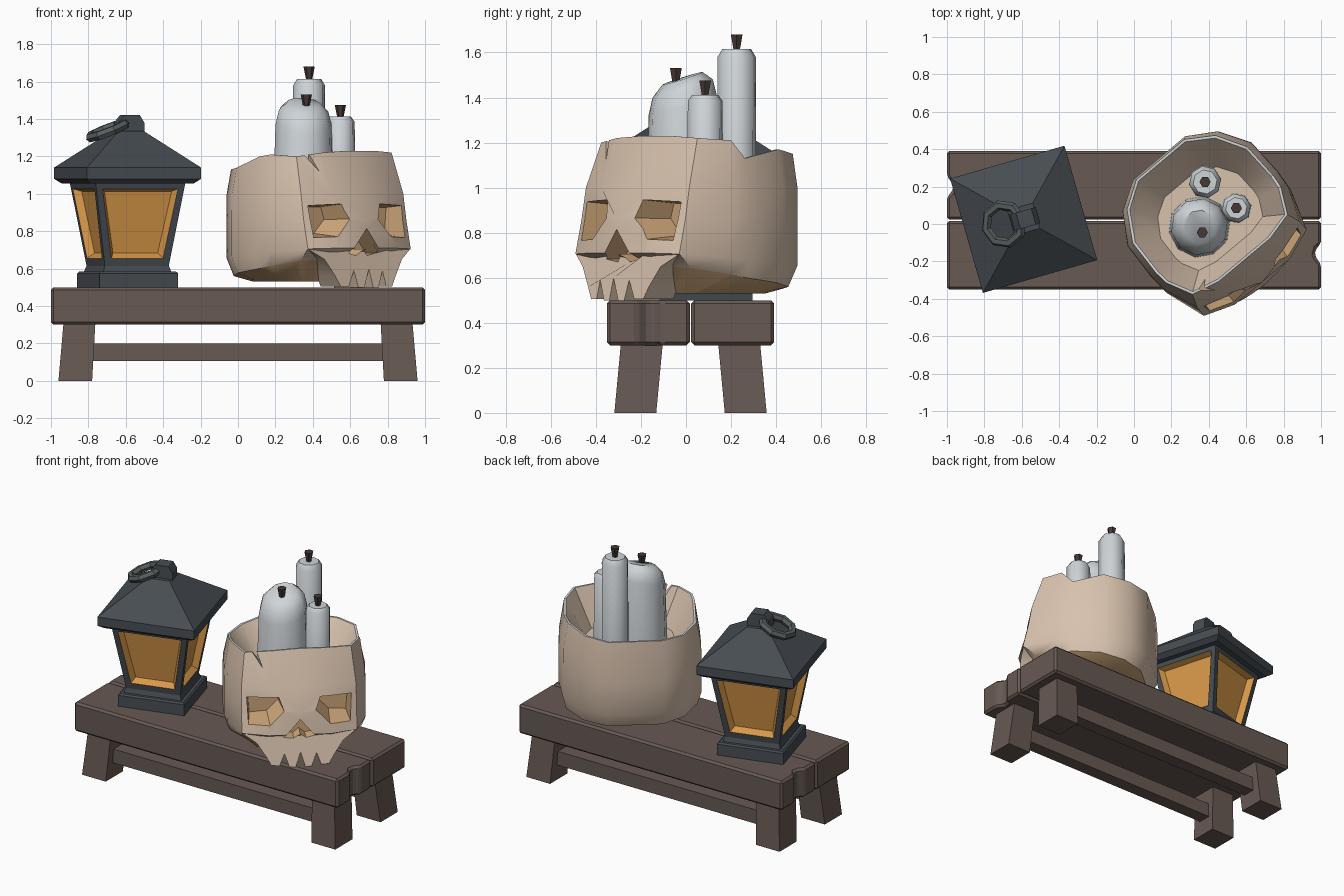
import bpy, bmesh, math
from mathutils import Vector

cube = bpy.data.objects.get("Cube")
if cube:
    bpy.data.objects.remove(cube, do_unlink=True)


def material(name, r, g, b):
    m = bpy.data.materials.new(name)
    m.use_nodes = True
    m.diffuse_color = (r, g, b, 1)
    m.node_tree.nodes["Principled BSDF"].inputs["Base Color"].default_value = (r, g, b, 1)
    return m


wood = material("dark wood", .135, .1, .086)
iron = material("dark iron", .062, .073, .084)
steel = material("grey steel", .095, .112, .114)
glass = material("amber glass", .68, .31, .065)
bone = material("pale bone", .69, .54, .42)
hollow = material("tan hollow", .64, .4, .2)
wax = material("white wax", .62, .66, .69)
wick_mat = material("charred wick", .06, .042, .035)


def loft(name, rings, mats, loc=(0, 0, 0), turn=0, rule=None, smooth=None):
    """Skin a stack of equal rings, close both ends."""
    bm = bmesh.new()
    rows = [[bm.verts.new(p) for p in ring] for ring in rings]
    n = len(rows[0])
    for r, (a, b) in enumerate(zip(rows, rows[1:])):
        for i in range(n):
            j = (i + 1) % n
            f = bm.faces.new((a[i], a[j], b[j], b[i]))
            if rule:
                f.material_index = rule(r)
    bottom = bm.faces.new(rows[0][::-1])
    if rule:
        bottom.material_index = rule(0)
    bm.faces.new(rows[-1])
    bmesh.ops.recalc_face_normals(bm, faces=bm.faces)
    me = bpy.data.meshes.new(name)
    bm.to_mesh(me)
    bm.free()
    for m in mats:
        me.materials.append(m)
    ob = bpy.data.objects.new(name, me)
    bpy.context.collection.objects.link(ob)
    ob.location = loc
    ob.rotation_euler.z = math.radians(turn)
    if smooth:
        shade(ob, smooth)
    return ob


def activate(ob):
    bpy.ops.object.select_all(action='DESELECT')
    ob.select_set(True)
    bpy.context.view_layer.objects.active = ob


def shade(ob, angle):
    activate(ob)
    bpy.ops.object.shade_smooth_by_angle(angle=math.radians(angle))


def rect(x, y, hx, hy, z):
    return [(x - hx, y - hy, z), (x + hx, y - hy, z), (x + hx, y + hy, z), (x - hx, y + hy, z)]


def circle(r, z, n, slope=0):
    ring = []
    for i in range(n):
        a = 2 * math.pi * i / n
        ring.append((r * math.cos(a), r * math.sin(a), z + slope * r * math.sin(a)))
    return ring


# Bench: two notched planks, splayed legs, side rails
def plank(name, side):
    outline = [(-1, -.184), (1, -.184), (1, -.05), (.965, 0), (.975, .04), (1, .06), (1, .184), (-1, .184)]
    rings = [[(x, y, z) for x, y in outline] for z in (.3, .5)]
    ob = loft(name, rings, [wood], (0, .02 + side * .187, 0), 0 if side < 0 else 180)
    bev = ob.modifiers.new("worn edges", 'BEVEL')
    bev.width = .014
    bev.segments = 1


plank("front_plank", -1)
plank("back_plank", 1)
for sy, end in ((-1, "front"), (1, "back")):
    for sx, side in ((-1, "right"), (1, "left")):
        loft(f"{end}_{side}_leg", [rect(sx * .87, .02 + sy * .245, .09, .093, 0),
                                   rect(sx * .847, .02 + sy * .215, .085, .093, .32)], [wood])
    loft(f"{end}_rail", [rect(0, .02 + sy * .225, .79, .045, z) for z in (.105, .2)], [wood])

# Lantern
spot, spin = (-.59, .025, 0), 16


def square_stack(name, steps, mat):
    return loft(name, [rect(0, 0, s, s, z) for s, z in steps], [mat, glass], spot, spin)


square_stack("lantern_base", [(.218, .5), (.218, .575), (.208, .585)], iron)
square_stack("lantern_roof", [(.285, 1.055), (.318, 1.08), (.318, 1.14), (.07, 1.335)], iron)
body = square_stack("lantern_body", [(.19, .58), (.178, .615), (.25, 1.06)], iron)
bm = bmesh.new()
bm.from_mesh(body.data)
panes = [f for f in bm.faces if abs(f.normal.z) < .5 and f.calc_center_median().z > .7]
bmesh.ops.inset_individual(bm, faces=panes, thickness=.053)
bmesh.ops.inset_individual(bm, faces=panes, thickness=.03, depth=-.04)
for f in panes:
    f.material_index = 1
    for e in f.edges:
        for g in e.link_faces:
            g.material_index = 1
bm.to_mesh(body.data)
bm.free()

arch = [(-.07, 1.32), (-.06, 1.385), (-.03, 1.42), (.055, 1.42), (.08, 1.38), (.08, 1.31)]
loft("lantern_hook", [[(x, y, z) for x, z in arch] for y in (-.045, .045)], [iron], spot, spin)
bpy.ops.mesh.primitive_torus_add(major_segments=8, minor_segments=6, major_radius=.105, minor_radius=.026,
                                 location=(-.695, 0, 1.34), rotation=(0, math.radians(-22), math.radians(16)))
handle = bpy.context.object
handle.name = "lantern_ring"
handle.data.materials.append(steel)
shade(handle, 30)

# Skull: local -y is its face
place, facing = (.43, 0, 0), 40
half = [(0, 1), (.45, 1), (.83, .85), (1, .3), (1.02, 0), (1, -.45), (.77, -.8), (.42, -1), (0, -1)]
plan = half + [(-x, f) for x, f in half[-2:0:-1]]
rim = [1.23, 1.23, 1.22, 1.21, 1.13, 1.17, 1.15, 1.14, 1.14, 1.14, 1.13, 1.14, 1.2, 1.21, 1.2, 1.22]
base_edge = [.6 + .05 * f for x, f in plan]
cheek_line = [.68 + .03 * f for x, f in plan]


def skull_ring(width, front, back, heights, bump=0):
    ring = []
    for i, (x, f) in enumerate(plan):
        z = heights[i] if isinstance(heights, list) else heights
        depth = f * (front if f > 0 else back) + (bump if i == 0 else 0)
        ring.append((x * width, -depth, z))
    return ring


# Tan underside, bone walls, waxy rim
def skull_rule(row):
    return {0: 1, 5: 2}.get(row, 0)


skull = loft("skull", [
    skull_ring(.3, .2, .33, .53),
    skull_ring(.41, .3, .41, base_edge),
    skull_ring(.432, .4, .46, cheek_line),
    skull_ring(.432, .358, .46, .86, .045),
    skull_ring(.43, .33, .46, 1.0, .015),
    skull_ring(.4, .25, .45, rim),
    skull_ring(.387, .238, .437, rim),
    skull_ring(.27, .16, .28, .97)], [bone, hollow, wax], place, facing, skull_rule)

# Upper jaw with four teeth
tooth_half = [(.03, .5), (.07, .5), (.1, .59), (.13, .505), (.18, .505), (.21, .56), (.27, .65), (.35, .7), (.2, .73)]
jaw_outline = [(0, .6)] + tooth_half + [(0, .73)] + [(-x, z) for x, z in reversed(tooth_half)]
jaw = loft("upper_jaw", [
    [(x, -(.42 - .65 * x * x - (.03 if z > .72 else 0)), z) for x, z in jaw_outline],
    [(x * .85, -.2, z) for x, z in jaw_outline]], [bone, hollow, wax], place, facing)


# Sockets, nose and crack are carved out with tapering cutters
def carve(targets, outline, front, back, taper, tint):
    mid = sum((Vector(p) for p in outline), Vector((0, 0))) / len(outline)
    inner = [mid + (Vector(p) - mid) * taper for p in outline]
    cutter = loft("cutter", [[(x, -front, z) for x, z in outline], [(p.x, -back, p.y) for p in inner]],
                  [bone, hollow, wax], place, facing)
    cutter.hide_render = True
    for poly in cutter.data.polygons:
        poly.material_index = tint
    for ob in targets:
        activate(ob)
        cut = ob.modifiers.new("carve", 'BOOLEAN')
        cut.operation = 'DIFFERENCE'
        cut.solver = 'EXACT'
        cut.object = cutter
        bpy.ops.object.modifier_apply(modifier=cut.name)
    bpy.data.objects.remove(cutter, do_unlink=True)


eye = [(.345, .95), (.12, .955), (.09, .865), (.185, .765), (.33, .755)]
for s in (-1, 1):
    carve([skull], [(s * x, z) for x, z in eye], .45, .19, .75, 1)
carve([skull, jaw], [(0, .825), (.118, .68), (.045, .665), (0, .705), (-.045, .665), (-.118, .68)], .5, .28, .8, 1)
carve([skull], [(-.35, 1.3), (-.225, 1.12), (-.29, 1.3)], .5, .1, 1, 0)
shade(skull, 38)
shade(jaw, 30)


# Candles with flared wicks
def candle(name, x, y, steps, sides, slope, wick_at):
    loft(name, [circle(r, z, sides, slope if z > 1 else 0) for r, z in steps], [wax], (x, y, 0), 10, smooth=50)
    dx, dy, z = wick_at
    loft(name + "_wick", [circle(.016, z, 6), circle(.03, z + .07, 6)], [wick_mat], (x + dx, y + dy, 0))


candle("wide_candle", .35, -.015, [(.165, .96), (.152, 1.37), (.135, 1.44), (.09, 1.485)], 10, .32, (.015, -.03, 1.46))
candle("tall_candle", .38, .225, [(.088, .96), (.086, 1.58), (.065, 1.615)], 8, 0, (0, 0, 1.61))
candle("small_candle", .547, .085, [(.082, .96), (.078, 1.385), (.058, 1.412)], 8, 0, (0, 0, 1.405))
